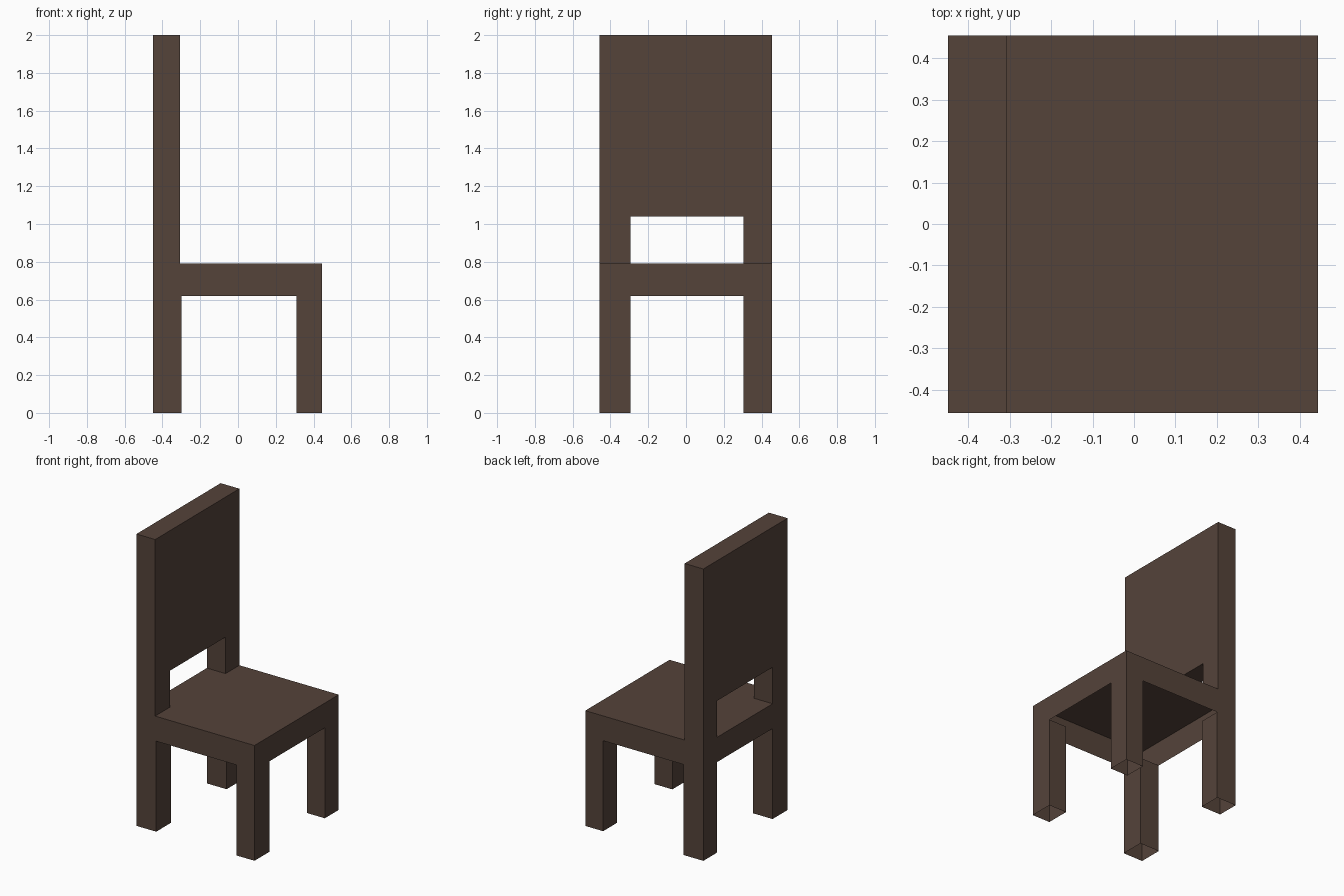
import bpy, bmesh

if "Cube" in bpy.data.objects:
    bpy.data.objects.remove(bpy.data.objects["Cube"])

wood = bpy.data.materials.new("dark_wood")
wood.diffuse_color = (0.09, 0.056, 0.042, 1)
wood.use_nodes = True
wood.node_tree.nodes["Principled BSDF"].inputs["Base Color"].default_value = wood.diffuse_color


def prism(name, start, end, cap_start=False, cap_end=False, skip=()):
    """Walls between two matching loops, with optional caps and left-out walls."""
    bm = bmesh.new()
    a = [bm.verts.new(p) for p in start]
    b = [bm.verts.new(p) for p in end]
    n = len(a)
    for i in range(n):
        if i not in skip:
            j = (i + 1) % n
            bm.faces.new((a[i], a[j], b[j], b[i]))
    if cap_start:
        bm.faces.new(a[::-1])
    if cap_end:
        bm.faces.new(b)
    mesh = bpy.data.meshes.new(name)
    bm.to_mesh(mesh)
    bm.free()
    mesh.materials.append(wood)
    obj = bpy.data.objects.new(name, mesh)
    bpy.context.collection.objects.link(obj)
    return obj


def rect(x0, x1, y0, y1, z):
    return [(x0, y0, z), (x1, y0, z), (x1, y1, z), (x0, y1, z)]


X0, X1, Y0, Y1 = -0.45, 0.445, -0.457, 0.455   # footprint
YI0, YI1 = -0.295, 0.305                       # inner faces of legs and posts
APRON, SEAT, SLAT, TOP = 0.62, 0.79, 1.04, 2.0

# Seat: top sheet with aprons, open underneath
prism("seat", rect(X0, X1, Y0, Y1, APRON), rect(X0, X1, Y0, Y1, SEAT), cap_end=True)

# Legs: hollow square tubes, open at the foot
for end, xa, xb in (("back", X0, -0.30), ("front", 0.31, X1)):
    for side, ya, yb in (("right", Y0, YI0), ("left", YI1, Y1)):
        prism(f"{end}_{side}_leg", rect(xa, xb, ya, yb, 0), rect(xa, xb, ya, yb, APRON))

# Backrest: panel on two posts, open where the posts meet the seat
outline = [(Y0, SEAT), (YI0, SEAT), (YI0, SLAT), (YI1, SLAT),
           (YI1, SEAT), (Y1, SEAT), (Y1, TOP), (Y0, TOP)]
prism("backrest", [(X0, y, z) for y, z in outline],
      [(-0.308, y, z) for y, z in outline], True, True, skip=(0, 4))
